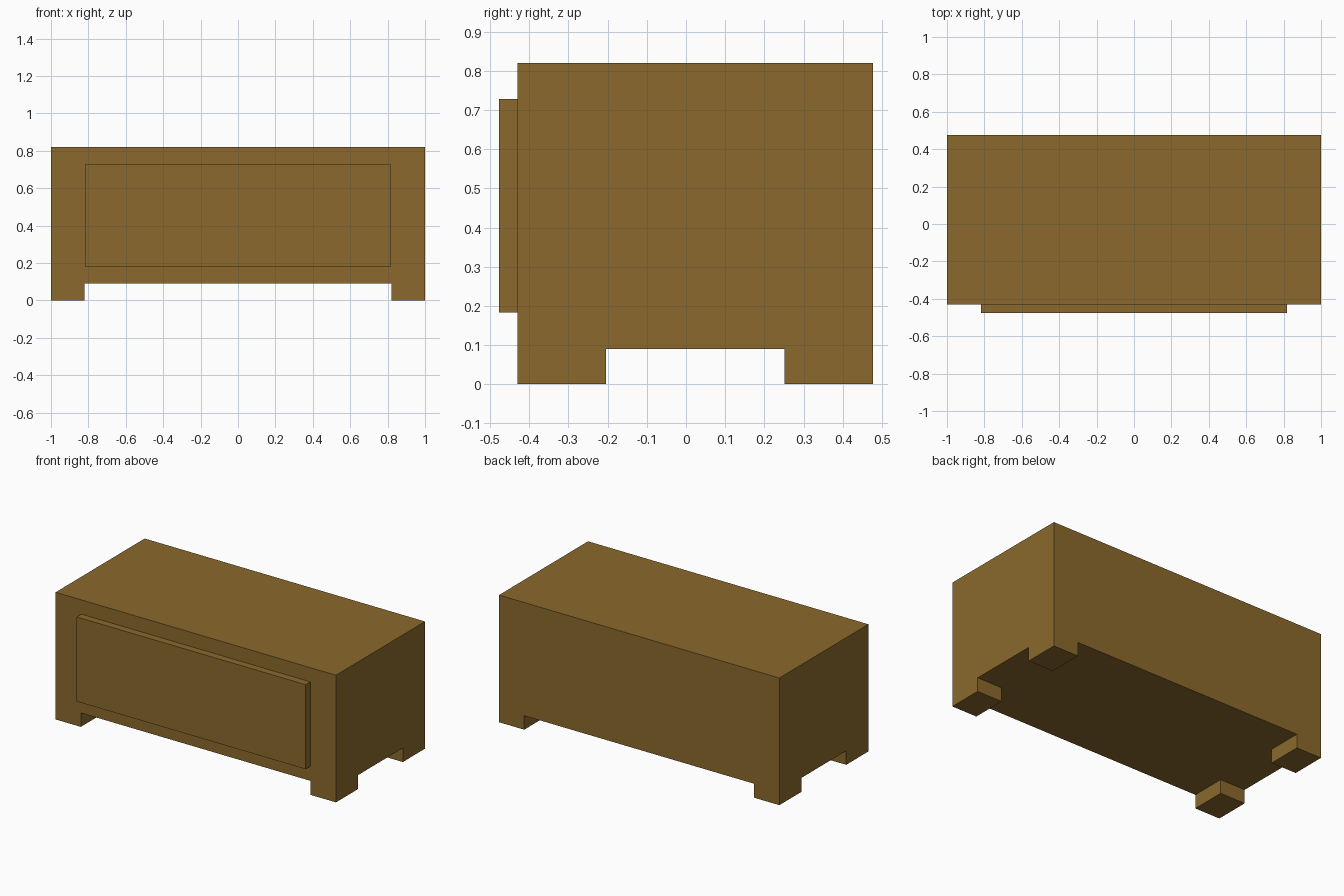
import bpy, bmesh
from mathutils import Vector

if "Cube" in bpy.data.objects:
    bpy.data.objects.remove(bpy.data.objects["Cube"])

wood = bpy.data.materials.new("brown wood")
wood.diffuse_color = (0.258, 0.141, 0.026, 1)
wood.use_nodes = True
wood.node_tree.nodes["Principled BSDF"].inputs["Base Color"].default_value = wood.diffuse_color

FRONT, BACK = -0.43, 0.477
LEG_H, TOP = 0.09, 0.82
LEG_X, LEG_Y = 0.18, 0.226


def add_box(bm, lo, hi):
    lo, hi = Vector(lo), Vector(hi)
    verts = bmesh.ops.create_cube(bm, size=1)["verts"]
    for v in verts:
        v.co = (lo + hi) / 2 + v.co * (hi - lo)


def finish(bm, name):
    bmesh.ops.recalc_face_normals(bm, faces=bm.faces)
    mesh = bpy.data.meshes.new(name)
    bm.to_mesh(mesh)
    bm.free()
    mesh.materials.append(wood)
    obj = bpy.data.objects.new(name, mesh)
    bpy.context.collection.objects.link(obj)


# Cabinet body, with its four corner legs drawn down from the underside
bm = bmesh.new()
add_box(bm, (-1, FRONT, LEG_H), (1, BACK, TOP))
cuts = [((x, 0, 0), (1, 0, 0)) for x in (-1 + LEG_X, 1 - LEG_X)]
cuts += [((0, y, 0), (0, 1, 0)) for y in (FRONT + LEG_Y, BACK - LEG_Y)]
for co, no in cuts:
    bmesh.ops.bisect_plane(bm, geom=bm.verts[:] + bm.edges[:] + bm.faces[:],
                           plane_co=co, plane_no=no)
mid_y = (FRONT + BACK) / 2
feet = []
for f in bm.faces:
    c = f.calc_center_median()
    if (c.z < LEG_H + 0.001 and abs(c.x) > 1 - LEG_X
            and abs(c.y - mid_y) > (BACK - FRONT) / 2 - LEG_Y):
        feet.append(f)
for f in feet:
    new = bmesh.ops.extrude_discrete_faces(bm, faces=[f])["faces"][0]
    for v in new.verts:
        v.co.z = 0
finish(bm, "cabinet_body")

# Raised drawer front
bm = bmesh.new()
add_box(bm, (-0.817, -0.477, 0.183), (0.817, FRONT, 0.728))
finish(bm, "drawer_front")
